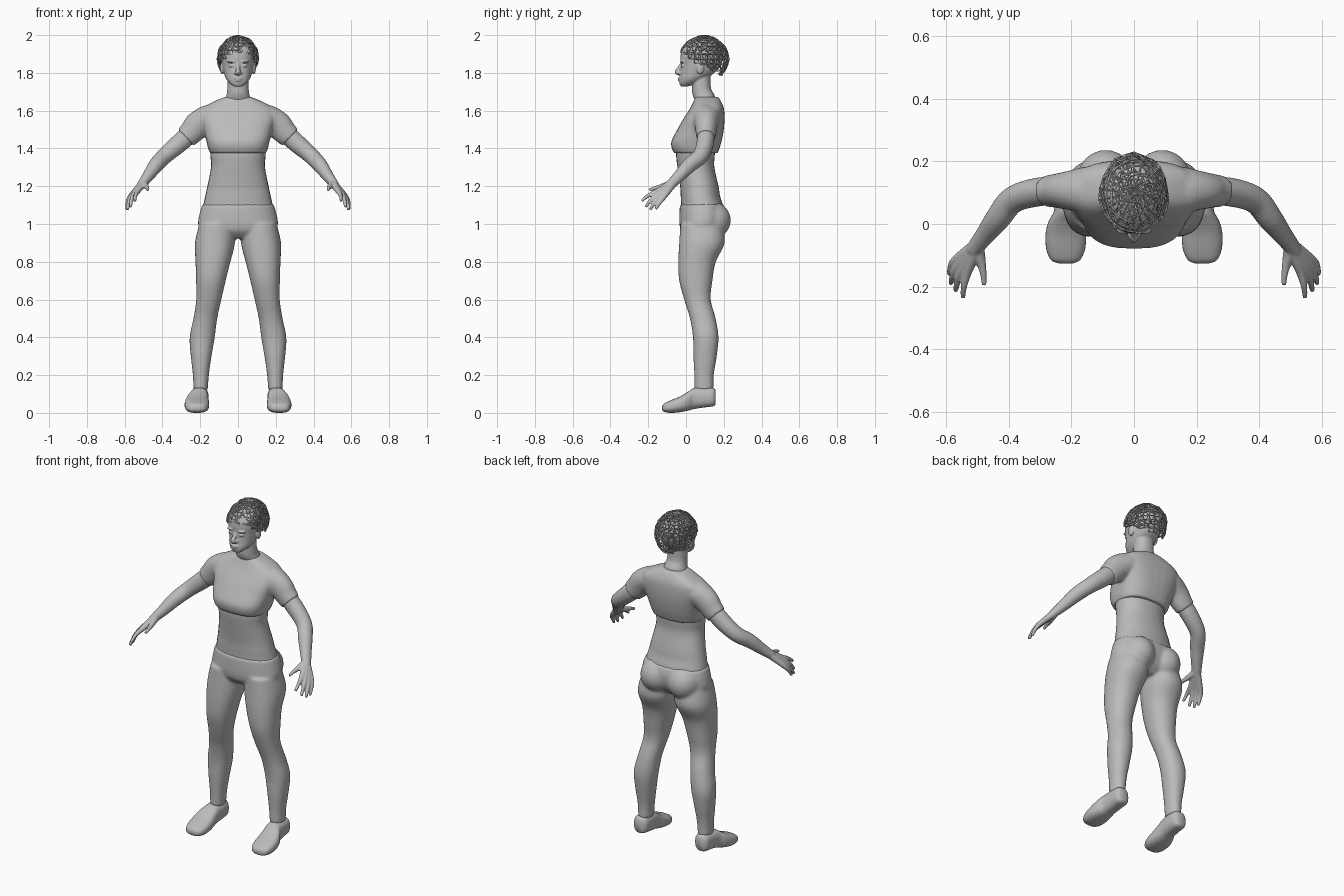
import bpy, bmesh, math, random
from mathutils import Vector, Matrix

random.seed(4)
GREY = bpy.data.materials.new("neutral grey")
GREY.diffuse_color = (0.5, 0.5, 0.5, 1)
SEG = 32


def spline(rows, steps=4):
    """Catmull-Rom interpolation through rows of numbers."""
    out = []
    for i in range(len(rows) - 1):
        p0, p1 = rows[max(i - 1, 0)], rows[i]
        p2, p3 = rows[i + 1], rows[min(i + 2, len(rows) - 1)]
        for k in range(steps):
            t = k / steps
            out.append([0.5 * (2 * b + (c - a) * t + (2 * a - 5 * b + 4 * c - d) * t * t
                               + (3 * b - a - 3 * c + d) * t ** 3)
                        for a, b, c, d in zip(p0, p1, p2, p3)])
    return out + [list(rows[-1])]


def skin_rings(bm, rings):
    """Bridge rings of points and cap both ends."""
    vs = [[bm.verts.new(p) for p in ring] for ring in rings]
    for r0, r1 in zip(vs, vs[1:]):
        for j in range(len(r0)):
            k = (j + 1) % len(r0)
            bm.faces.new((r0[j], r0[k], r1[k], r1[j]))
    bm.faces.new(vs[0])
    bm.faces.new(vs[-1])


def loft(bm, rows, n=2.2, s=1, axis='z'):
    """Rows are (position, x0, x1, b0, b1); superellipse sections."""
    rings = []
    for t, x0, x1, b0, b1 in spline(rows):
        ring = []
        for j in range(SEG):
            a = 2 * math.pi * j / SEG
            c, d = math.cos(a), math.sin(a)
            x = (x0 + x1) / 2 + (x1 - x0) / 2 * math.copysign(abs(c) ** (2 / n), c)
            b = (b0 + b1) / 2 + (b1 - b0) / 2 * math.copysign(abs(d) ** (2 / n), d)
            ring.append((s * x, b, t) if axis == 'z' else (s * x, t, b))
        rings.append(ring)
    skin_rings(bm, rings)


def tube(bm, rows, s=1, seg=20):
    """Rows are (x, y, z, radius across y, radius along the other way)."""
    rows = spline(rows)
    pts = [Vector(r[:3]) for r in rows]
    rings = []
    for i, r in enumerate(rows):
        t = (pts[min(i + 1, len(pts) - 1)] - pts[max(i - 1, 0)]).normalized()
        u = (Vector((0, 1, 0)) - t * t.y).normalized()
        v = t.cross(u)
        ring = []
        for j in range(seg):
            a = 2 * math.pi * j / seg
            p = pts[i] + u * (r[3] * math.cos(a)) + v * (r[4] * math.sin(a))
            ring.append((s * p.x, p.y, p.z))
        rings.append(ring)
    skin_rings(bm, rings)


def ball(bm, c, r):
    m = Matrix.Translation(c) @ Matrix.Diagonal((*r, 1))
    bmesh.ops.create_uvsphere(bm, u_segments=24, v_segments=16, radius=1, matrix=m)


def sym(rows):
    """(z, half width, front, back) to loft rows centred on x = 0."""
    return [(z, -w, w, f, b) for z, w, f, b in rows]


def finish(bm, name, voxel=0, smooth=0):
    bmesh.ops.recalc_face_normals(bm, faces=bm.faces)
    me = bpy.data.meshes.new(name)
    bm.to_mesh(me)
    bm.free()
    me.materials.append(GREY)
    ob = bpy.data.objects.new(name, me)
    bpy.context.collection.objects.link(ob)
    for p in me.polygons:
        p.use_smooth = True
    if voxel:
        m = ob.modifiers.new("fuse", 'REMESH')
        m.mode, m.voxel_size, m.use_smooth_shade = 'VOXEL', voxel, True
        m = ob.modifiers.new("soften", 'SMOOTH')
        m.factor, m.iterations = 0.5, smooth
    return ob


# Trousers: pelvis, buttocks and legs fused together
bm = bmesh.new()
loft(bm, sym([(.925, .10, .01, .15), (.96, .19, -.025, .185), (1.0, .212, -.035, .205),
              (1.05, .205, -.035, .212), (1.08, .197, -.034, .207), (1.105, .189, -.032, .2)]))
for s in (1, -1):
    ball(bm, (s * .09, .135, 1.02), (.095, .102, .1))
    loft(bm, [(1.0, .02, .205, -.03, .19), (.9, .016, .228, -.036, .205), (.8, .04, .225, -.041, .158),
              (.7, .065, .222, -.036, .14), (.6, .088, .221, -.01, .131), (.5, .11, .236, .021, .157),
              (.4, .123, .256, .037, .172), (.3, .14, .25, .039, .163), (.2, .154, .239, .044, .147),
              (.12, .16, .236, .045, .145)], s=s)
finish(bm, "trousers", .009, 5)

# Bare midriff
bm = bmesh.new()
loft(bm, sym([(1.06, .195, -.026, .2), (1.1, .184, -.026, .195), (1.15, .173, -.028, .18),
              (1.2, .162, -.031, .172), (1.3, .143, -.045, .15), (1.36, .146, -.052, .152),
              (1.42, .15, -.05, .155)]))
finish(bm, "midriff")

# Cropped shirt with short sleeves
bm = bmesh.new()
loft(bm, sym([(1.375, .148, -.063, .168), (1.40, .158, -.075, .177), (1.44, .168, -.077, .189),
              (1.50, .183, -.046, .2), (1.56, .2, -.012, .204), (1.61, .19, .02, .201),
              (1.645, .135, .038, .188), (1.672, .072, .05, .17)]), n=2.7)
for s in (1, -1):
    tube(bm, [(.10, .108, 1.585, .08, .055), (.155, .108, 1.562, .075, .07), (.21, .107, 1.526, .062, .073),
              (.245, .106, 1.488, .055, .066), (.277, .105, 1.457, .05, .06)], s)
finish(bm, "shirt", .008, 4)

# Arms and hands: each finger starts at the wrist so the palm forms by fusing
FINGERS = [
    [(.505, -.085, 1.212), (.532, -.155, 1.172), (.543, -.2, 1.15), (.546, -.235, 1.122)],
    [(.51, -.08, 1.208), (.549, -.148, 1.160), (.564, -.187, 1.126), (.569, -.213, 1.09)],
    [(.513, -.078, 1.206), (.562, -.135, 1.150), (.579, -.168, 1.112), (.584, -.19, 1.076)],
    [(.515, -.075, 1.204), (.572, -.118, 1.142), (.586, -.143, 1.108), (.589, -.16, 1.078)],
    [(.497, -.075, 1.217), (.487, -.125, 1.2), (.48, -.165, 1.19), (.478, -.195, 1.18)]]
for s, side in ((1, "left"), (-1, "right")):
    bm = bmesh.new()
    tube(bm, [(.21, .106, 1.52, .044, .05), (.30, .103, 1.437, .046, .05), (.385, .078, 1.363, .043, .043),
              (.433, .02, 1.313, .04, .04), (.475, -.035, 1.255, .032, .031),
              (.515, -.085, 1.204, .026, .022)], s)
    for f in FINGERS:
        tube(bm, [(*p, r, r) for p, r in zip(f, (.02, .0145, .0105, .008))], s, 12)
    finish(bm, side + "_arm", .005, 2)

# Shoes with slightly raised heels
for s, side in ((1, "left"), (-1, "right")):
    bm = bmesh.new()
    loft(bm, [(-.126, .195, .238, .015, .035), (-.115, .172, .265, .005, .05), (-.08, .156, .28, 0, .067),
              (-.03, .153, .282, .004, .088), (.01, .156, .272, .012, .112), (.04, .158, .256, .02, .131),
              (.09, .156, .25, .028, .136), (.14, .16, .246, .034, .134), (.157, .178, .23, .042, .12)],
         2.6, s, 'y')
    finish(bm, side + "_shoe")

# Head and neck with simple facial features
bm = bmesh.new()
loft(bm, sym([(1.63, .08, .06, .165), (1.68, .062, .036, .152), (1.72, .056, .032, .132),
              (1.79, .055, .03, .13)]))
loft(bm, sym([(1.728, .022, -.028, .01), (1.745, .045, -.035, .06), (1.77, .064, -.034, .105),
              (1.80, .074, -.03, .15), (1.84, .083, -.027, .18), (1.88, .088, -.03, .195),
              (1.92, .085, -.022, .19), (1.95, .07, .002, .172), (1.975, .045, .035, .142),
              (1.985, .02, .065, .115)]))
tube(bm, [(0, -.022, 1.85, .008, .009), (0, -.036, 1.825, .01, .011), (0, -.048, 1.805, .013, .013),
          (0, -.035, 1.793, .008, .012)])
ball(bm, (0, -.031, 1.771), (.024, .013, .006))
ball(bm, (0, -.031, 1.760), (.021, .012, .006))
for s in (1, -1):
    ball(bm, (s * .013, -.033, 1.8), (.009, .012, .008))
    ball(bm, (s * .034, -.017, 1.838), (.016, .012, .007))
    ball(bm, (s * .034, -.018, 1.859), (.024, .015, .006))
    ball(bm, (s * .084, .075, 1.825), (.011, .02, .032))
finish(bm, "head", .0045, 2)

# Curly hair: two jittered caps turned into a net of strands
for layer in range(2):
    bm = bmesh.new()
    if layer:
        bmesh.ops.create_icosphere(bm, subdivisions=3, radius=1)
    else:
        bmesh.ops.create_uvsphere(bm, u_segments=22, v_segments=16, radius=1)
    for v in bm.verts:
        v.co *= random.uniform(.92, 1) if v.co.z < .99 else .985
        v.co = Vector((v.co.x * .112, .096 + v.co.y * .132, 1.874 + v.co.z * .125))
    low = [v for v in bm.verts if v.co.z < 1.89 - .5 * (v.co.y + .035)]
    bmesh.ops.delete(bm, geom=low, context='VERTS')
    ob = finish(bm, "hair_strands_%d" % (layer + 1))
    m = ob.modifiers.new("strands", 'WIREFRAME')
    m.thickness, m.use_even_offset = .007, False
